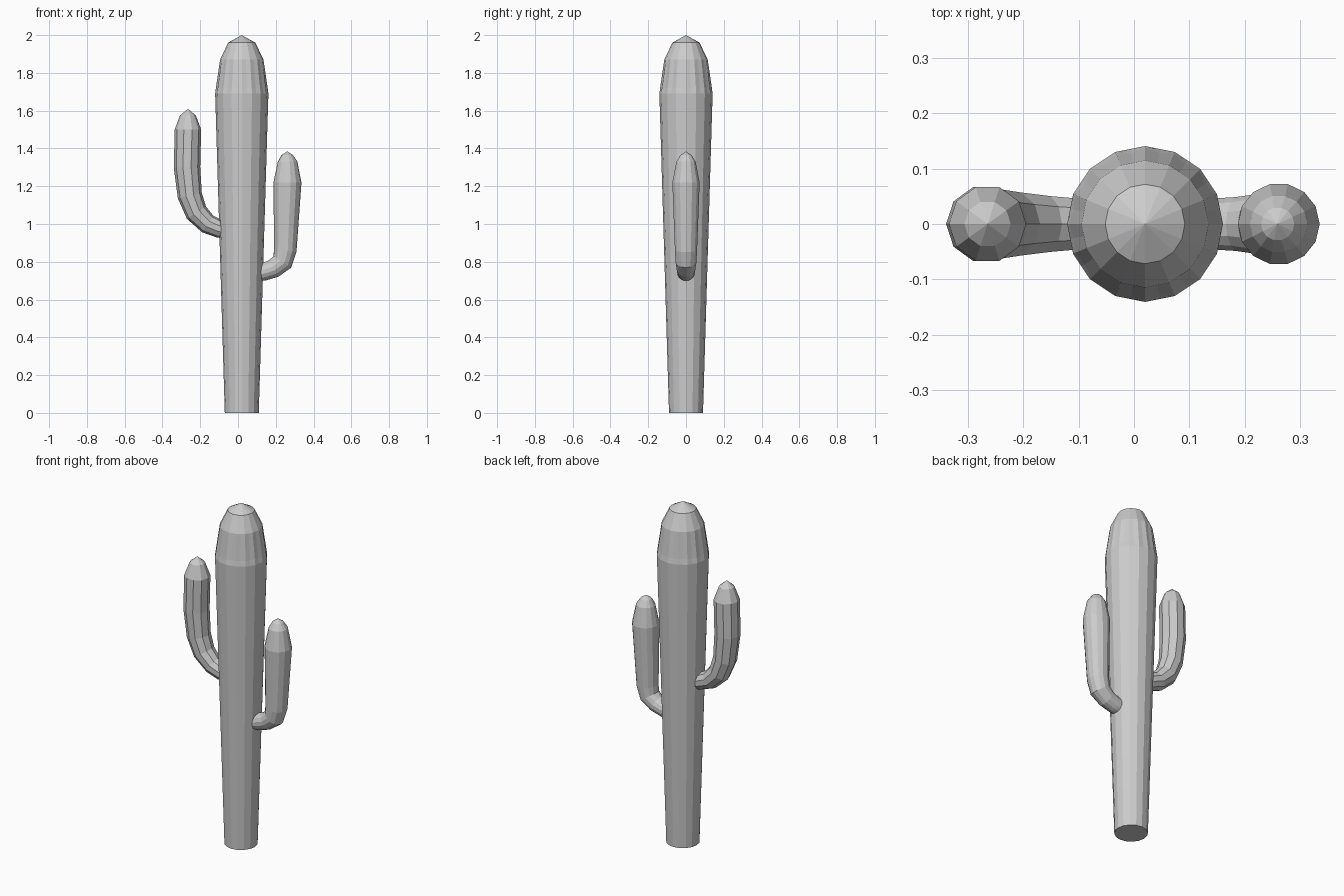
import bpy, bmesh
from math import sin, cos, pi
from mathutils import Vector

cube = bpy.data.objects.get("Cube")
if cube:
    bpy.data.objects.remove(cube, do_unlink=True)

GREY = (0.6, 0.6, 0.6, 1)
mat = bpy.data.materials.new("plain grey")
mat.use_nodes = True
mat.diffuse_color = GREY
mat.node_tree.nodes["Principled BSDF"].inputs["Base Color"].default_value = GREY


def tube(name, path, sides, tip, groove=None):
    """Skin rings (x, z, radius) along a path in the xz plane, closed by a tip point."""
    bm = bmesh.new()
    pts = [Vector((x, 0, z)) for x, z, r in path]
    end = Vector((tip[0], 0, tip[1]))
    rings = []
    for i, p in enumerate(pts):
        after = pts[i + 1] if i + 1 < len(pts) else end
        before = pts[i - 1] if i else p
        d = (after - p).normalized()
        if i:
            d = (d + (p - before).normalized()).normalized()
        across = Vector((0, 1, 0)).cross(d)
        ring = []
        for k in range(sides):
            a = 2 * pi * k / sides
            r = path[i][2] * (groove[i] if groove and k % 2 else 1)
            ring.append(bm.verts.new(p + r * (cos(a) * across + sin(a) * Vector((0, 1, 0)))))
        rings.append(ring)
    top = bm.verts.new(end)
    for k in range(sides):
        n = (k + 1) % sides
        for lo, hi in zip(rings, rings[1:]):
            bm.faces.new((lo[k], lo[n], hi[n], hi[k]))
        bm.faces.new((rings[-1][k], rings[-1][n], top))
    bm.faces.new(rings[0])
    bmesh.ops.recalc_face_normals(bm, faces=bm.faces)
    mesh = bpy.data.meshes.new(name)
    bm.to_mesh(mesh)
    bm.free()
    mesh.materials.append(mat)
    obj = bpy.data.objects.new(name, mesh)
    bpy.context.collection.objects.link(obj)
    return obj


# Trunk: sixteen flat sides, with pleats pressed in below the domed crown
FLAT = cos(pi / 16)
tube("trunk",
     [(0.02, 0, 0.09), (0.02, 1.69, 0.141), (0.02, 1.72, 0.137),
      (0.02, 1.87, 0.115), (0.02, 1.96, 0.072)],
     32, (0.02, 2.0), [FLAT, FLAT, 0.955, FLAT, FLAT])

# Higher arm on the right
tube("right_arm",
     [(-0.05, 0.965, 0.045), (-0.10, 0.975, 0.048), (-0.16, 1.00, 0.053),
      (-0.22, 1.06, 0.06), (-0.255, 1.15, 0.065), (-0.27, 1.30, 0.07),
      (-0.265, 1.50, 0.07), (-0.265, 1.575, 0.042)],
     10, (-0.265, 1.61))

# Lower arm on the left
tube("left_arm",
     [(0.07, 0.735, 0.045), (0.14, 0.748, 0.047), (0.19, 0.765, 0.05),
      (0.235, 0.80, 0.056), (0.25, 0.86, 0.06), (0.262, 1.22, 0.074),
      (0.262, 1.33, 0.052), (0.26, 1.365, 0.03)],
     14, (0.26, 1.385))
